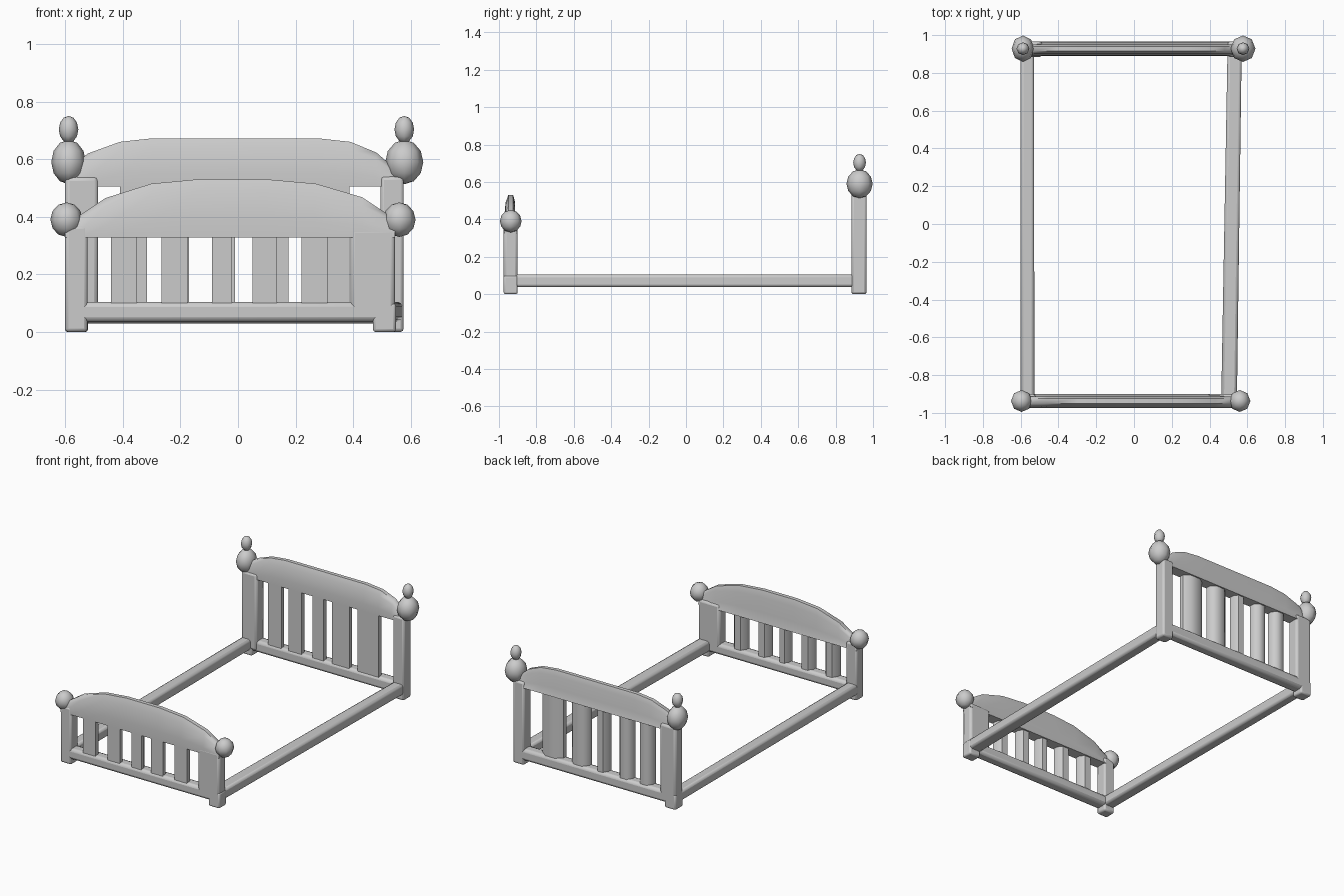
import bpy, bmesh
from mathutils import Vector

cube = bpy.data.objects.get("Cube")
if cube:
    bpy.data.objects.remove(cube, do_unlink=True)

grey = bpy.data.materials.new("plain grey")
grey.use_nodes = True
GREY = (0.6, 0.6, 0.6, 1)
grey.diffuse_color = GREY
grey.node_tree.nodes["Principled BSDF"].inputs["Base Color"].default_value = GREY


def finish(name, bm, bevel=0, angle=0.9):
    bmesh.ops.recalc_face_normals(bm, faces=bm.faces)
    mesh = bpy.data.meshes.new(name)
    bm.to_mesh(mesh)
    bm.free()
    mesh.materials.append(grey)
    ob = bpy.data.objects.new(name, mesh)
    bpy.context.collection.objects.link(ob)
    if bevel:
        mod = ob.modifiers.new("soft edges", "BEVEL")
        mod.width = bevel
        mod.segments = 2
    bpy.ops.object.select_all(action="DESELECT")
    ob.select_set(True)
    bpy.context.view_layer.objects.active = ob
    bpy.ops.object.shade_smooth_by_angle(angle=angle)
    return ob


def loft(name, rings, bevel=0, angle=0.9):
    """Skin matching point rings and cap both ends."""
    bm = bmesh.new()
    loops = [[bm.verts.new(p) for p in ring] for ring in rings]
    n = len(loops[0])
    for a, b in zip(loops, loops[1:]):
        for i in range(n):
            j = (i + 1) % n
            bm.faces.new((a[i], a[j], b[j], b[i]))
    bm.faces.new(loops[0])
    bm.faces.new(loops[-1])
    return finish(name, bm, bevel, angle)


def box(name, x, y, z, bevel):
    rings = [[(x[0], y[0], h), (x[1], y[0], h), (x[1], y[1], h), (x[0], y[1], h)] for h in z]
    return loft(name, rings, bevel)


def ball(name, centre, radii, sides=8, rows=6):
    bm = bmesh.new()
    bmesh.ops.create_uvsphere(bm, u_segments=sides, v_segments=rows, radius=1)
    for v in bm.verts:
        v.co = Vector(c + r * k for c, r, k in zip(centre, radii, v.co))
    return finish(name, bm)


def slat(name, x0, x1, front, back, z0, z1):
    """Flat front with a chamfered back."""
    c = (x1 - x0) * 0.25
    mid = (front + back) / 2
    rings = [[(x0, front, z), (x1, front, z), (x1, mid, z), (x1 - c, back, z),
              (x0 + c, back, z), (x0, mid, z)] for z in (z0, z1)]
    return loft(name, rings)


def arched_board(name, outline, base, y, half):
    """Board with a curved top, thinner towards the upper edge."""
    rings = []
    for x, top in outline:
        h = top - base
        rings.append([(x, y - half, base), (x, y - half, base + h * 0.3),
                      (x, y - half * 0.75, base + h * 0.8), (x, y - half * 0.35, top),
                      (x, y + half * 0.35, top), (x, y + half * 0.65, base + h * 0.8),
                      (x, y + half * 0.65, base + h * 0.3), (x, y + half, base)])
    return loft(name, rings)


# Footboard: posts, feet, cross rail, slats, arched panel and knobs
FY = (-0.975, -0.9)
box("foot_post_right", (-0.6, -0.522), FY, (0.0, 0.37), 0.012)
box("foot_post_left", (0.39, 0.545), FY, (0.04, 0.36), 0.015)
box("foot_post_left_foot", (0.468, 0.548), FY, (0.0, 0.1), 0.01)
box("foot_rail", (-0.58, 0.53), FY, (0.035, 0.105), 0.018)
for i, (a, b) in enumerate([(-0.44, -0.35), (-0.265, -0.175), (-0.09, -0.02),
                            (0.05, 0.135), (0.22, 0.31)]):
    slat(f"foot_slat_{i + 1}", a, b, -0.968, -0.91, 0.08, 0.36)
arched_board("foot_panel", [(-0.6, 0.37), (-0.55, 0.405), (-0.46, 0.465), (-0.3, 0.515),
                            (-0.14, 0.53), (0.1, 0.53), (0.27, 0.515), (0.43, 0.468),
                            (0.51, 0.415), (0.545, 0.38)], 0.328, -0.937, 0.037)
for side, x in (("right", -0.595), ("left", 0.56)):
    ball(f"foot_knob_{side}", (x, -0.937, 0.39), (0.056, 0.058, 0.06))

# Headboard: the same parts, taller, with finials on the knobs
HY = (0.885, 0.965)
box("head_post_right", (-0.6, -0.485), HY, (0.04, 0.54), 0.015)
box("head_post_right_foot", (-0.6, -0.52), HY, (0.0, 0.1), 0.01)
box("head_post_left", (0.495, 0.575), HY, (0.0, 0.54), 0.012)
box("head_rail", (-0.58, 0.56), (0.89, 0.965), (0.03, 0.105), 0.018)
for i, (a, b) in enumerate([(-0.41, -0.315), (-0.265, -0.17), (-0.09, -0.01),
                            (0.05, 0.175), (0.235, 0.387)]):
    slat(f"head_slat_{i + 1}", a, b, 0.897, 0.955, 0.08, 0.53)
arched_board("head_panel", [(-0.59, 0.55), (-0.56, 0.59), (-0.52, 0.62), (-0.41, 0.66),
                            (-0.3, 0.672), (0.28, 0.672), (0.39, 0.66), (0.48, 0.623),
                            (0.53, 0.58), (0.56, 0.55)], 0.505, 0.928, 0.036)
for side, x, r in (("right", -0.588, 0.06), ("left", 0.577, 0.066)):
    ball(f"head_knob_{side}", (x, 0.928, 0.59), (r, 0.07, 0.077))
    ball(f"head_finial_{side}", (x, 0.928, 0.703), (0.034, 0.034, 0.047))

# Long side rails, the left one slightly skewed
for side, front, back in (("right", (-0.6, -0.527), (-0.6, -0.53)),
                          ("left", (0.462, 0.545), (0.495, 0.57))):
    rings = [[(a, y, 0.037), (b, y, 0.037), (b, y, 0.105), (a, y, 0.105)]
             for (a, b), y in ((front, -0.92), (back, 0.92))]
    loft(f"side_rail_{side}", rings, 0.015)
